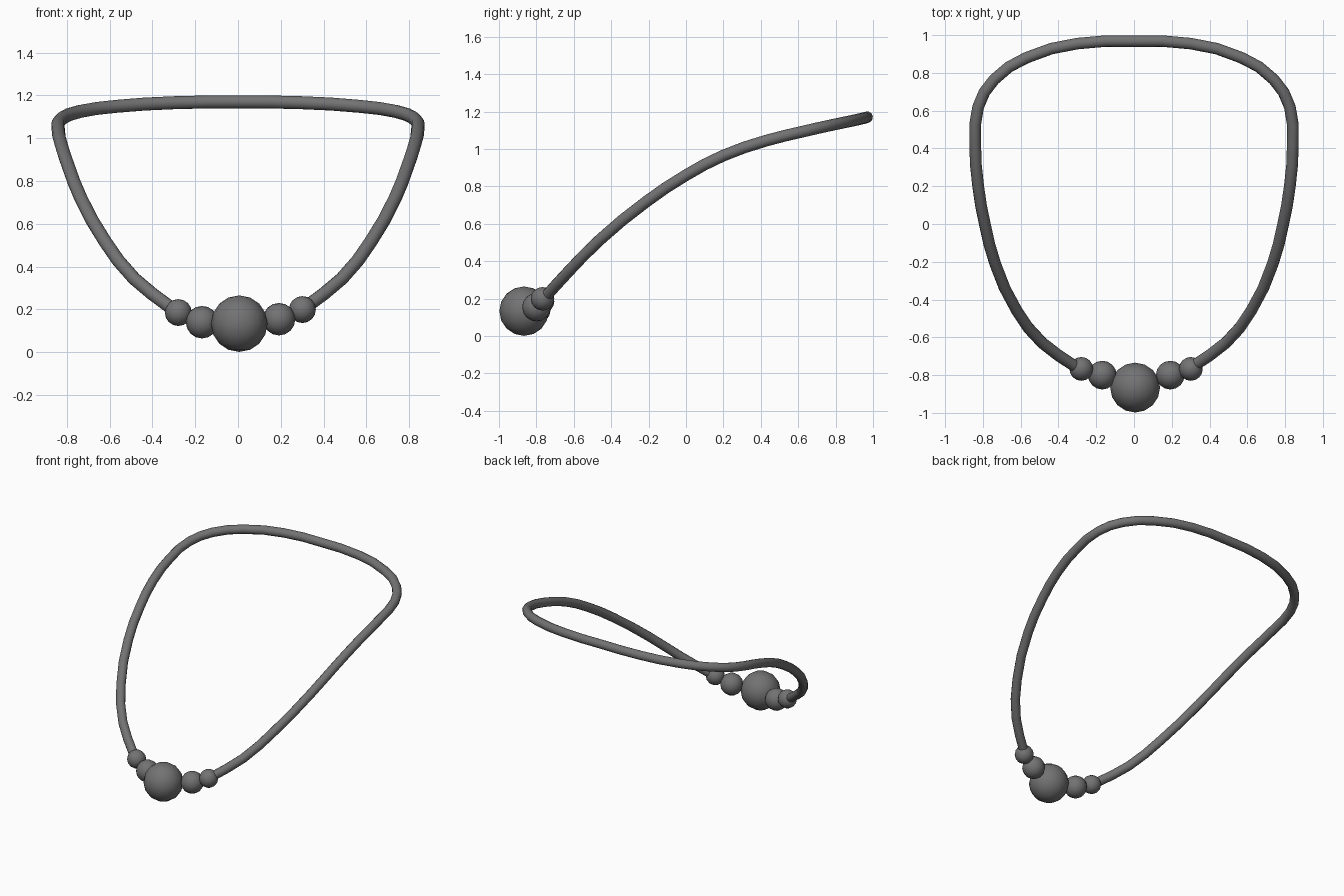
import bpy
from mathutils import Vector

cube = bpy.data.objects.get("Cube")
if cube:
    bpy.data.objects.remove(cube, do_unlink=True)

# Single dark grey colour
grey = bpy.data.materials.new("dark grey")
grey.use_nodes = True
grey.diffuse_color = (0.17, 0.17, 0.17, 1)
grey.node_tree.nodes["Principled BSDF"].inputs["Base Color"].default_value = (0.17, 0.17, 0.17, 1)

# Cord: half of the path, from the back centre round to the beads, then mirrored
half = [(0.3, 0.955, 1.166), (0.57, 0.88, 1.149), (0.74, 0.765, 1.125),
        (0.825, 0.62, 1.092), (0.841, 0.43, 1.045), (0.825, 0.2, 0.965),
        (0.79, 0.0, 0.86), (0.735, -0.21, 0.72), (0.62, -0.46, 0.515),
        (0.485, -0.63, 0.343), (0.31, -0.755, 0.205)]
path = [(-x, y, z) for x, y, z in reversed(half)] + [(0, 0.968, 1.17)] + half

curve = bpy.data.curves.new("cord", "CURVE")
curve.dimensions = "3D"
curve.bevel_depth = 0.031
curve.bevel_resolution = 4
curve.resolution_u = 2
curve.use_fill_caps = True
spline = curve.splines.new("BEZIER")
spline.bezier_points.add(len(path) - 1)
for point, co in zip(spline.bezier_points, path):
    point.co = Vector(co)
    point.handle_left_type = point.handle_right_type = "AUTO"
cord = bpy.data.objects.new("cord", curve)
bpy.context.collection.objects.link(cord)
bpy.ops.object.select_all(action="DESELECT")
cord.select_set(True)
bpy.context.view_layer.objects.active = cord
bpy.ops.object.convert(target="MESH")
cord = bpy.context.object
cord.data.materials.clear()
cord.data.materials.append(grey)
bpy.ops.object.shade_smooth_by_angle(angle=0.9)


def bead(name, location, radius):
    bpy.ops.mesh.primitive_uv_sphere_add(segments=16, ring_count=8,
                                         radius=radius, location=location)
    ob = bpy.context.object
    ob.name = name
    ob.data.materials.append(grey)
    bpy.ops.object.shade_smooth_by_angle(angle=0.9)


# Beads, with the strung pairs sitting slightly off centre
bead("centre_bead", (0.006, -0.866, 0.133), 0.132)
bead("left_middle_bead", (0.192, -0.8, 0.154), 0.076)
bead("left_small_bead", (0.301, -0.767, 0.199), 0.063)
bead("right_middle_bead", (-0.168, -0.8, 0.14), 0.076)
bead("right_small_bead", (-0.279, -0.767, 0.185), 0.063)
